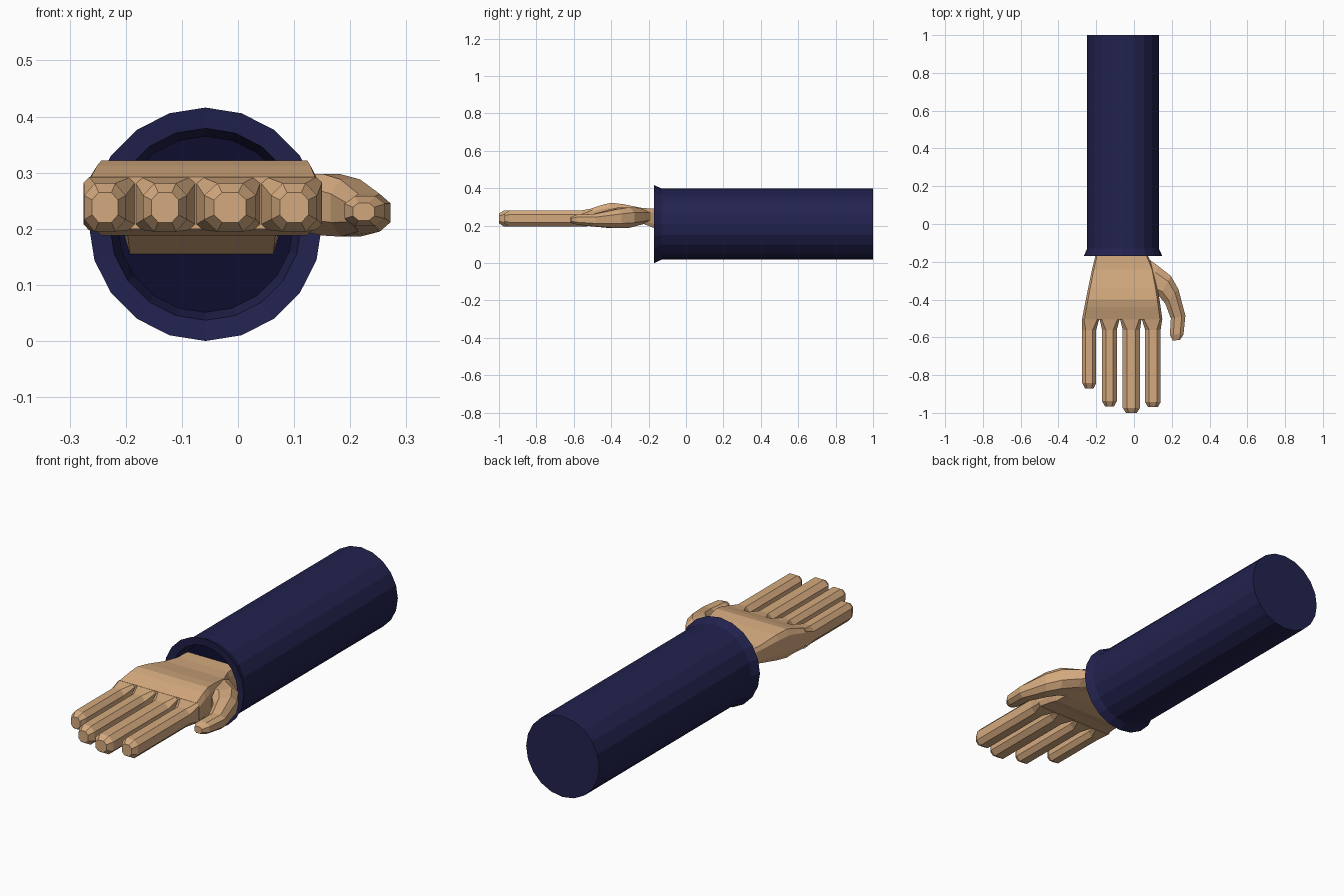
import bpy, bmesh, math

if "Cube" in bpy.data.objects:
    bpy.data.objects.remove(bpy.data.objects["Cube"])


def material(name, rgb):
    m = bpy.data.materials.new(name)
    m.diffuse_color = (*rgb, 1)
    m.use_nodes = True
    m.node_tree.nodes["Principled BSDF"].inputs["Base Color"].default_value = m.diffuse_color
    return m


skin = material("skin", (0.66, 0.40, 0.21))
navy = material("navy_cloth", (0.016, 0.016, 0.078))
dark = material("dark_lining", (0.004, 0.004, 0.028))


def loft(name, rings, mats):
    """Skin a closed solid over rings that share a point count."""
    bm = bmesh.new()
    loops = [[bm.verts.new(p) for p in r] for r in rings]
    n = len(loops[0])
    for a, b in zip(loops, loops[1:]):
        for i in range(n):
            j = (i + 1) % n
            bm.faces.new((a[i], a[j], b[j], b[i]))
    first = bm.faces.new(loops[0])
    bm.faces.new(loops[-1])
    first.material_index = len(mats) - 1
    bmesh.ops.recalc_face_normals(bm, faces=bm.faces)
    me = bpy.data.meshes.new(name)
    bm.to_mesh(me)
    bm.free()
    for m in mats:
        me.materials.append(m)
    ob = bpy.data.objects.new(name, me)
    bpy.context.collection.objects.link(ob)
    return ob


def section(left, right, lo, hi, cu=0.25, cv=0.25):
    """Chamfered box section between two plan points and two heights."""
    uv = [(cu, 0), (1 - cu, 0), (1, cv), (1, 1 - cv),
          (1 - cu, 1), (cu, 1), (0, 1 - cv), (0, cv)]
    return [(left[0] + (right[0] - left[0]) * u,
             left[1] + (right[1] - left[1]) * u,
             lo + (hi - lo) * v) for u, v in uv]


# Sleeve: lined recess, flared cuff and long closed tube
def circle(r, y):
    return [(-0.058 + r * math.sin(math.tau * i / 20), y,
             0.208 + r * math.cos(math.tau * i / 20)) for i in range(20)]


loft("sleeve", [circle(r, y) for r, y in
                [(0.157, -0.10), (0.171, -0.165), (0.208, -0.17),
                 (0.19, -0.13), (0.19, 1.0)]], [navy, dark])

# Palm: wrist to knuckles (y, left, right, low, high)
palm = [(-0.09, -0.20, 0.07, 0.15, 0.29), (-0.17, -0.205, 0.075, 0.187, 0.29),
        (-0.24, -0.222, 0.105, 0.214, 0.295), (-0.34, -0.243, 0.125, 0.195, 0.315),
        (-0.40, -0.255, 0.135, 0.188, 0.322), (-0.44, -0.263, 0.141, 0.195, 0.313),
        (-0.505, -0.275, 0.15, 0.20, 0.292)]
loft("palm", [section((l, y), (r, y), lo, hi, 0.03, 0.2)
              for y, l, r, lo, hi in palm], [skin])

# Fingers: wide knuckle root, straight shaft, bevelled tip
fingers = [("little_finger", -0.275, -0.183, -0.237, 0.037, -0.87),
           ("ring_finger", -0.183, -0.075, -0.130, 0.039, -0.965),
           ("middle_finger", -0.075, 0.040, -0.014, 0.046, -1.0),
           ("index_finger", 0.040, 0.150, 0.100, 0.041, -0.97)]
for name, l, r, x, w, tip in fingers:
    rings = [section((l, -0.50), (r, -0.50), 0.198, 0.292, 0.1, 0.1)]
    for y, k in [(-0.56, 1), (tip + 0.027, 1), (tip, 0.62)]:
        rings.append(section((x - w * k, y), (x + w * k, y),
                             0.238 - 0.043 * k, 0.238 + 0.043 * k))
    loft(name, rings, [skin])

# Thumb: curved taper (inner point, outer point, low, high)
thumb = [((0.03, -0.33), (0.07, -0.18), 0.21, 0.288),
         ((0.08, -0.37), (0.125, -0.22), 0.20, 0.295),
         ((0.135, -0.385), (0.195, -0.275), 0.188, 0.298),
         ((0.165, -0.42), (0.235, -0.345), 0.186, 0.288),
         ((0.195, -0.50), (0.272, -0.485), 0.195, 0.262),
         ((0.19, -0.585), (0.262, -0.585), 0.205, 0.258),
         ((0.205, -0.617), (0.243, -0.614), 0.215, 0.246)]
loft("thumb", [section(*s) for s in thumb], [skin])
